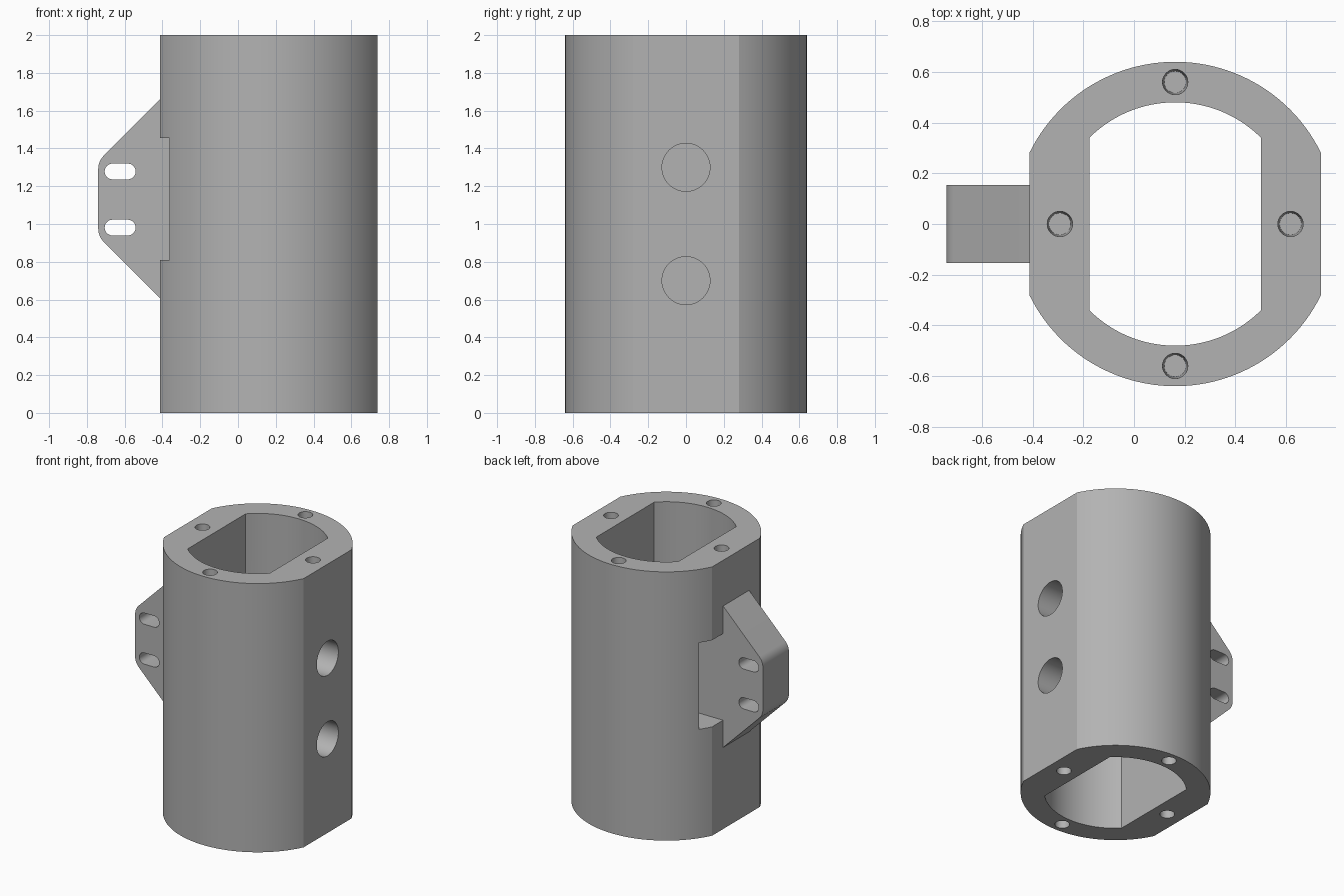
import bpy, bmesh, math
from mathutils import Vector

if "Cube" in bpy.data.objects:
    bpy.data.objects.remove(bpy.data.objects["Cube"])

CX = 0.1625          # centre of the sleeve in x
FLAT = 0.575         # half distance between the outer flats

grey = bpy.data.materials.new("grey")
grey.diffuse_color = (0.45, 0.45, 0.45, 1)
grey.use_nodes = True
grey.node_tree.nodes["Principled BSDF"].inputs["Base Color"].default_value = grey.diffuse_color


def prism(name, pts, axis, lo, hi):
    """Extrude a 2D outline along 'z' (points are x, y) or 'y' (points are x, z)."""
    bm = bmesh.new()
    place = (lambda p, t: (p[0], p[1], t)) if axis == 'z' else (lambda p, t: (p[0], t, p[1]))
    face = bm.faces.new([bm.verts.new(place(p, lo)) for p in pts])
    new = bmesh.ops.extrude_face_region(bm, geom=[face])["geom"]
    step = Vector(place((0, 0), hi - lo))
    bmesh.ops.translate(bm, vec=step, verts=[v for v in new if isinstance(v, bmesh.types.BMVert)])
    bmesh.ops.recalc_face_normals(bm, faces=bm.faces)
    mesh = bpy.data.meshes.new(name)
    bm.to_mesh(mesh)
    bm.free()
    mesh.materials.append(grey)
    ob = bpy.data.objects.new(name, mesh)
    bpy.context.collection.objects.link(ob)
    return ob


def cylinder(name, r1, r2, depth, loc, rot=(0, 0, 0), n=32):
    bpy.ops.mesh.primitive_cone_add(vertices=n, radius1=r1, radius2=r2, depth=depth,
                                    location=loc, rotation=rot)
    ob = bpy.context.object
    ob.name = name
    ob.data.materials.append(grey)
    return ob


def arc(cx, cy, r, a0, a1, n):
    return [(cx + r * math.cos(a0 + (a1 - a0) * i / n),
             cy + r * math.sin(a0 + (a1 - a0) * i / n)) for i in range(n + 1)]


def flatted_circle(r, half):
    a = math.acos(half / r)
    return arc(CX, 0, r, a, math.pi - a, 48) + arc(CX, 0, r, math.pi + a, 2 * math.pi - a, 48)


def cut(ob, cutters):
    bpy.context.view_layer.objects.active = ob
    for c in cutters:
        m = ob.modifiers.new("cut", 'BOOLEAN')
        m.operation, m.solver, m.object = 'DIFFERENCE', 'EXACT', c
        bpy.ops.object.modifier_apply(modifier=m.name)
        bpy.data.objects.remove(c)


def smooth(ob):
    bpy.ops.object.select_all(action='DESELECT')
    ob.select_set(True)
    bpy.context.view_layer.objects.active = ob
    bpy.ops.object.shade_smooth_by_angle(angle=math.radians(25))


# Sleeve with its flat-sided bore
sleeve = prism("sleeve", flatted_circle(0.64, FLAT), 'z', 0, 2)
cutters = [prism("bore", flatted_circle(0.48, 0.338), 'z', -0.1, 2.1)]

# Window in the left wall around the bracket root
cutters.append(prism("window", [(-0.6, 0.81), (-0.15, 0.81), (-0.15, 1.455), (-0.6, 1.455)],
                     'y', -0.365, 0.365))

# Two round ports in the right wall
for z in (0.7, 1.3):
    cutters.append(cylinder("port", 0.127, 0.127, 0.6, (CX + 0.45, 0, z),
                            (0, math.pi / 2, 0), 48))

# Blind, slightly tapered screw holes in both ends
for x, y in ((CX, 0.56), (CX, -0.56), (CX - 0.455, 0), (CX + 0.455, 0)):
    cutters.append(cylinder("screw_top", 0.043, 0.05, 0.3, (x, y, 1.851)))
    cutters.append(cylinder("screw_bottom", 0.05, 0.043, 0.3, (x, y, 0.149)))
cut(sleeve, cutters)
smooth(sleeve)

# Bracket: root through the window, 45 degree slopes, rounded outer corners
XW, XO, R = CX - FLAT, -0.74, 0.1
t = R * math.tan(math.pi / 8)
z_hi, z_lo = 1.66 - (XW - XO), 0.607 + (XW - XO)
outline = [(-0.178, 0.81), (-0.178, 1.455), (XW, 1.455), (XW, 1.66)]
outline += arc(XO + R, z_hi - t, R, math.radians(135), math.pi, 8)
outline += arc(XO + R, z_lo + t, R, math.pi, math.radians(225), 8)
outline += [(XW, 0.607), (XW, 0.81)]
bracket = prism("bracket", outline, 'y', -0.153, 0.153)

# Two long slots through the bracket
slots = []
for z in (0.981, 1.278):
    r = 0.042
    pts = arc(-0.706 + r, z, r, math.pi / 2, 1.5 * math.pi, 12)
    pts += arc(-0.542 - r, z, r, -math.pi / 2, math.pi / 2, 12)
    slots.append(prism("slot", pts, 'y', -0.3, 0.3))
cut(bracket, slots)
smooth(bracket)
